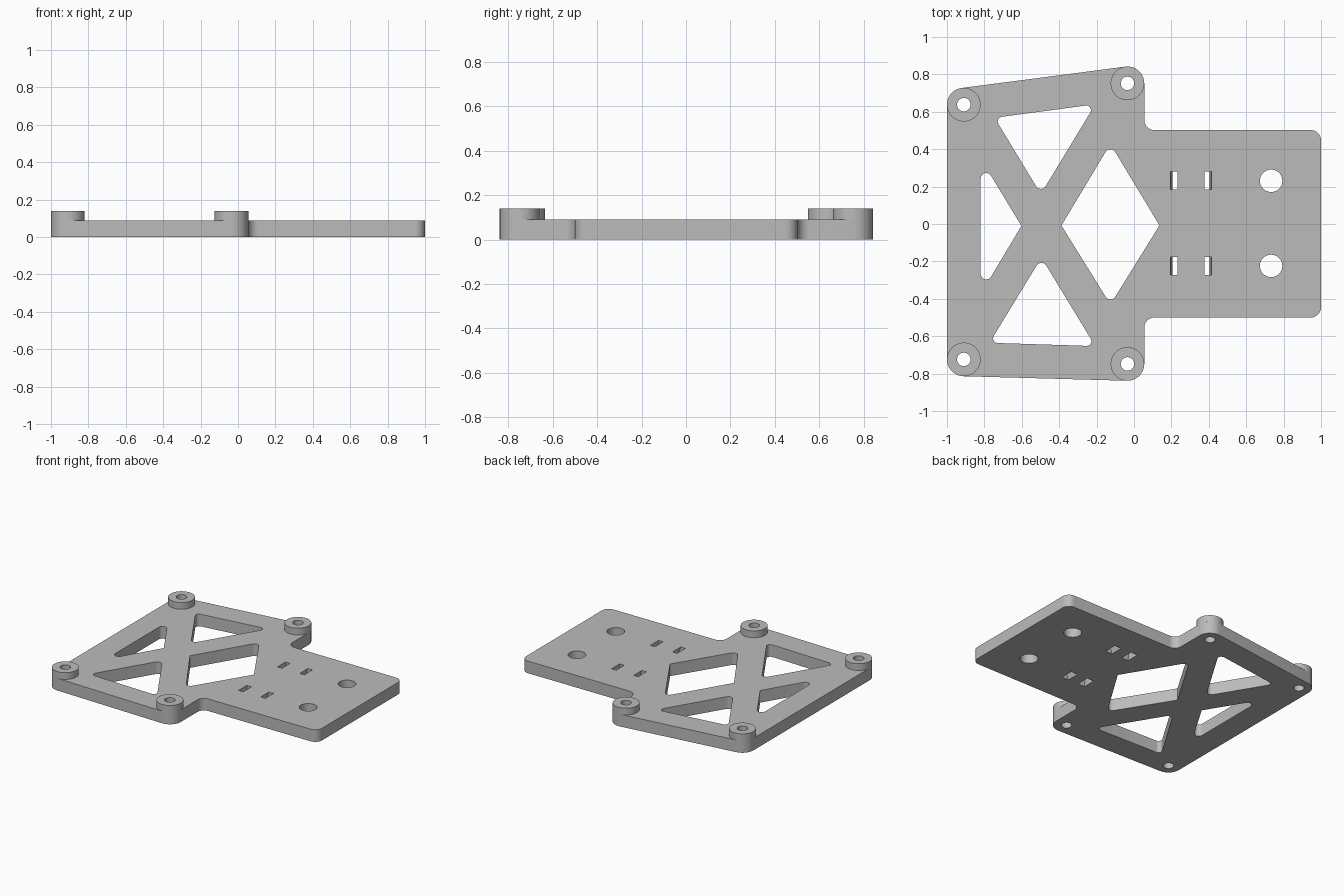
import bpy, bmesh, math
from mathutils import Vector

cube = bpy.data.objects.get("Cube")
if cube:
    bpy.data.objects.remove(cube, do_unlink=True)

PLATE_TOP, BOSS_TOP = 0.09, 0.14
BOSS_R, BORE_R = 0.09, 0.036

grey = bpy.data.materials.new("plain grey")
grey.use_nodes = True
grey.diffuse_color = (0.5, 0.5, 0.5, 1)
grey.node_tree.nodes["Principled BSDF"].inputs["Base Color"].default_value = (0.5, 0.5, 0.5, 1)


def arc(centre, r, a0, a1, n=10):
    """Points along an arc, angles in degrees."""
    angles = [math.radians(a0 + (a1 - a0) * i / n) for i in range(n + 1)]
    return [(centre[0] + r * math.cos(a), centre[1] + r * math.sin(a)) for a in angles]


def circle(centre, r, n=40):
    return arc(centre, r, 0, 360, n)[:-1]


def rounded(corners, n=8):
    """Polygon with filleted corners, each given as (x, y, radius)."""
    points = []
    for i, (x, y, r) in enumerate(corners):
        p = Vector((x, y))
        if r == 0:
            points.append((x, y))
            continue
        u = (Vector(corners[i - 1][:2]) - p).normalized()
        v = (Vector(corners[(i + 1) % len(corners)][:2]) - p).normalized()
        half = u.angle(v) / 2
        centre = p + (u + v).normalized() * r / math.sin(half)
        start = p + u * r / math.tan(half) - centre
        end = p + v * r / math.tan(half) - centre
        a0 = math.degrees(math.atan2(start.y, start.x))
        a1 = math.degrees(math.atan2(end.y, end.x))
        points += arc(centre, r, a0, a0 + (a1 - a0 + 180) % 360 - 180, n)
    return points


def rect(x0, x1, y0, y1):
    return [(x0, y0), (x1, y0), (x1, y1), (x0, y1)]


def solid(name, loops, z0, z1, cap_bottom=True):
    """Solid from (top loop, bottom loop) pairs; the first is the outline, the rest holes."""
    bm = bmesh.new()
    rims = {z0: [], z1: []}
    for top, bottom in loops:
        low = [bm.verts.new((x, y, z0)) for x, y in bottom]
        high = [bm.verts.new((x, y, z1)) for x, y in top]
        for i in range(len(low)):
            j = (i + 1) % len(low)
            rims[z0].append(bm.edges.new((low[i], low[j])))
            rims[z1].append(bm.edges.new((high[i], high[j])))
            bm.faces.new((low[i], low[j], high[j], high[i]))
    for z in ([z0, z1] if cap_bottom else [z1]):
        bmesh.ops.triangle_fill(bm, edges=rims[z], use_beauty=True, normal=(0, 0, 1))
    bmesh.ops.recalc_face_normals(bm, faces=bm.faces)
    mesh = bpy.data.meshes.new(name)
    bm.to_mesh(mesh)
    bm.free()
    mesh.materials.append(grey)
    obj = bpy.data.objects.new(name, mesh)
    bpy.context.collection.objects.link(obj)
    bpy.ops.object.select_all(action='DESELECT')
    obj.select_set(True)
    bpy.context.view_layer.objects.active = obj
    bpy.ops.object.shade_smooth_by_angle(angle=math.radians(30))
    return obj


bosses = {
    "back_right": (-0.91, 0.638),
    "front_right": (-0.91, -0.724),
    "front_left": (-0.035, -0.748),
    "back_left": (-0.035, 0.752),
}


def normal_angle(a, b):
    """Angle of the upward normal to the line from a to b."""
    return 90 + math.degrees(math.atan2(b[1] - a[1], b[0] - a[0]))


# Outline: edges tangent to the bosses, with a rounded tongue towards +x
back = normal_angle(bosses["back_right"], bosses["back_left"])
front = normal_angle(bosses["front_right"], bosses["front_left"]) + 180
outline = (arc(bosses["back_right"], BOSS_R, back, 180)
           + arc(bosses["front_right"], BOSS_R, 180, front)
           + arc(bosses["front_left"], BOSS_R, front, 360)
           + arc((0.11, -0.555), 0.055, 180, 90)
           + arc((0.945, -0.445), 0.055, -90, 0)
           + arc((0.945, 0.447), 0.055, 0, 90)
           + arc((0.11, 0.557), 0.055, 270, 180)
           + arc(bosses["back_left"], BOSS_R, 0, back))

# Lightening windows between the crossed ribs
windows = [
    rounded([(-0.82, 0.35, 0.03), (-0.82, -0.375, 0.03), (-0.602, -0.01, 0)]),
    rounded([(-0.388, -0.008, 0), (-0.126, -0.43, 0.03), (0.136, -0.008, 0), (-0.126, 0.428, 0.03)]),
    rounded([(-0.498, 0.16, 0.03), (-0.207, 0.64, 0.025), (-0.745, 0.568, 0.025)]),
    rounded([(-0.495, -0.18, 0.03), (-0.772, -0.635, 0.025), (-0.207, -0.653, 0.025)]),
]

# Round holes
holes = [circle(c, BORE_R) for c in bosses.values()]
holes += [circle((0.733, y), 0.06) for y in (0.231, -0.224)]

# Strap slots, each pair leaning together towards the underside
slots = []
for y in (0.232, -0.224):
    for side in (-1, 1):
        def slot(outer, inner):
            xs = sorted((0.305 + side * outer, 0.305 + side * inner))
            return rect(*xs, y - 0.048, y + 0.048)
        slots.append((slot(0.11, 0.072), slot(0.098, 0.042)))

solid("base_plate", [(p, p) for p in [outline] + windows + holes] + slots, 0, PLATE_TOP)

# Raised standoff rings
for place, centre in bosses.items():
    rings = [circle(centre, BOSS_R), circle(centre, BORE_R)]
    solid(place + "_standoff", [(r, r) for r in rings], PLATE_TOP, BOSS_TOP, cap_bottom=False)
